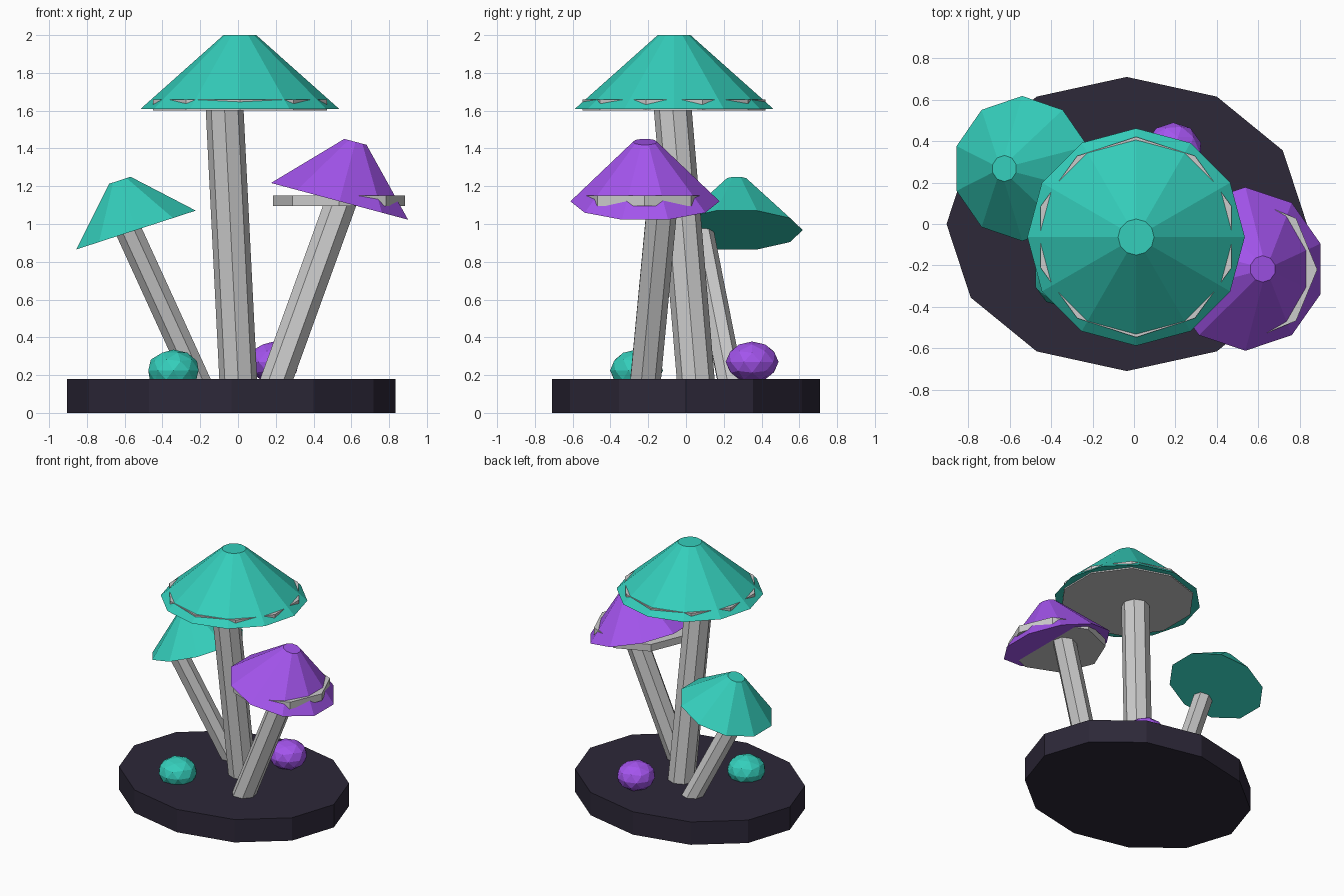
import bpy
from math import radians
from mathutils import Vector

if "Cube" in bpy.data.objects:
    bpy.data.objects.remove(bpy.data.objects["Cube"])


def material(name, rgb):
    m = bpy.data.materials.new(name)
    m.diffuse_color = (*rgb, 1)
    m.use_nodes = True
    m.node_tree.nodes["Principled BSDF"].inputs["Base Color"].default_value = m.diffuse_color
    return m


teal = material("teal", (0.035, 0.62, 0.50))
purple = material("purple", (0.37, 0.09, 0.85))
dark = material("dark_soil", (0.026, 0.021, 0.040))


def finish(name, mat):
    ob = bpy.context.object
    ob.name = name
    if mat:
        ob.data.materials.append(mat)
    return ob


def disc(name, sides, r, centre, depth, mat=None):
    bpy.ops.mesh.primitive_cylinder_add(vertices=sides, radius=r, depth=depth, location=centre)
    return finish(name, mat)


def stem(name, sides, r, a, b):
    # straight leaning prism from a to b
    a, b = Vector(a), Vector(b)
    ob = disc(name, sides, r, (a + b) / 2, (b - a).length)
    ob.rotation_euler = Vector((0, 0, 1)).rotation_difference(b - a).to_euler()


def cap(name, sides, r, r_top, height, base, tilt, mat):
    # truncated cone placed by its rim centre, tilted sideways
    bpy.ops.mesh.primitive_cone_add(vertices=sides, radius1=r, radius2=r_top, depth=height)
    ob = finish(name, mat)
    for v in ob.data.vertices:
        v.co.z += height / 2
    ob.location = base
    ob.rotation_euler.y = radians(tilt)


def berry(name, centre, r, rz, mat):
    bpy.ops.mesh.primitive_ico_sphere_add(subdivisions=2, radius=1, location=centre)
    finish(name, mat).scale = (r, r, rz)


# oval ground slab
slab = disc("base", 12, 1, (-0.035, 0, 0.09), 0.18, dark)
slab.scale = (0.87, 0.71, 1)
slab.rotation_euler.z = 0

# tall middle mushroom
stem("middle_stem", 8, 0.1, (0.005, 0.058, 0.1), (-0.072, -0.072, 1.63))
cap("middle_cap", 12, 0.525, 0.087, 0.39, (0.01, -0.063, 1.61), 0, teal)
disc("middle_gills", 10, 0.484, (0.01, -0.063, 1.63), 0.06)

# right mushroom
stem("right_stem", 7, 0.085, (0.177, -0.225, 0.1), (0.55, -0.127, 1.13))
cap("right_cap", 10, 0.395, 0.064, 0.326, (0.5375, -0.217, 1.12), 15, purple)
disc("right_gills", 8, 0.35, (0.535, -0.22, 1.1225), 0.055)

# left mushroom
stem("left_stem", 7, 0.071, (-0.184, 0.246, 0.1), (-0.595, 0.068, 1.0))
cap("left_cap", 10, 0.35, 0.063, 0.277, (-0.54, 0.268, 0.968), -18, teal)

# small round sprouts
berry("left_sprout", (-0.342, -0.262, 0.225), 0.14, 0.11, teal)
berry("right_sprout", (0.19, 0.35, 0.27), 0.14, 0.108, purple)
